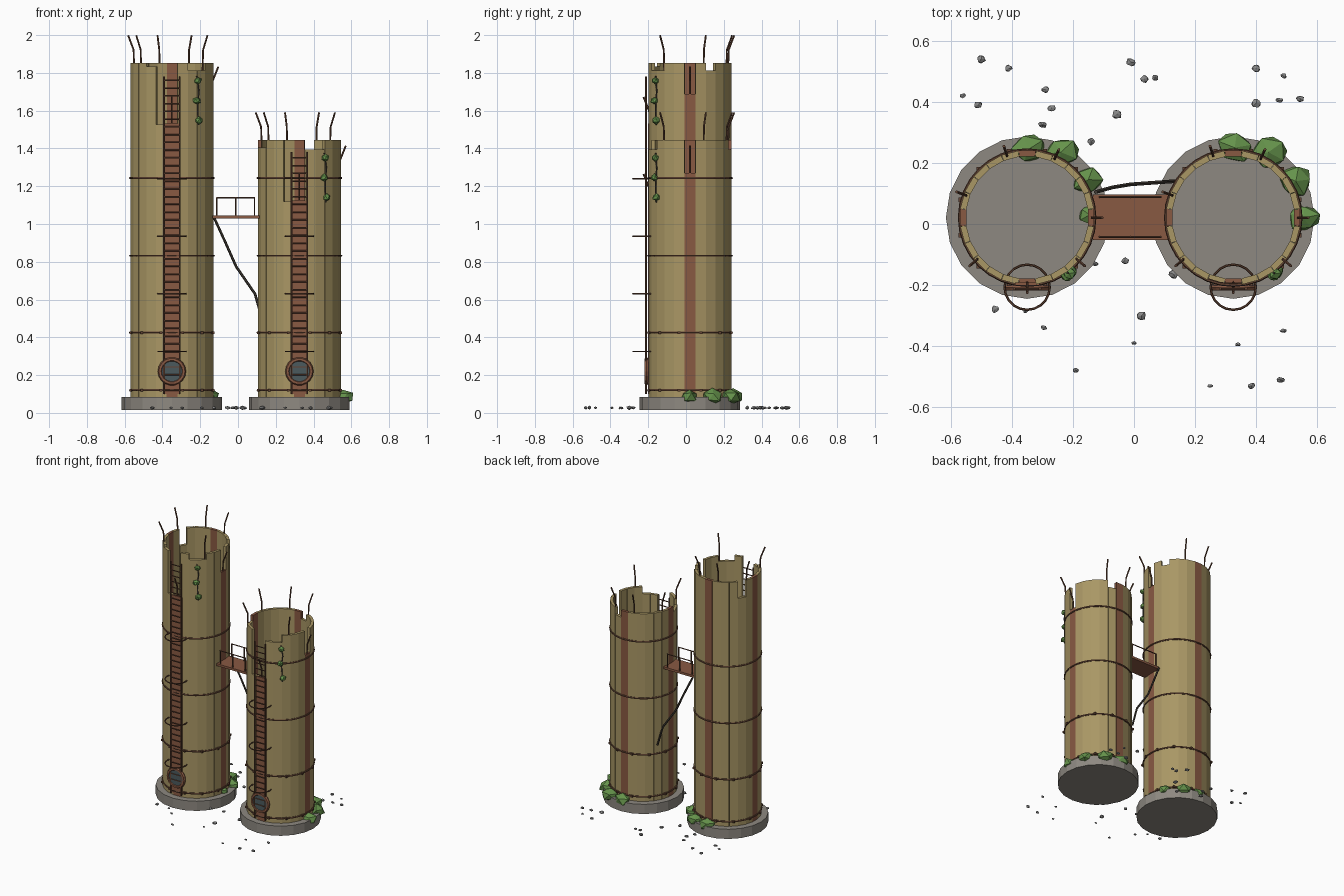
import bpy, bmesh, random
from math import sin, cos, pi, radians
from mathutils import Vector, Matrix

if "Cube" in bpy.data.objects:
    bpy.data.objects.remove(bpy.data.objects["Cube"])

random.seed(4)
R = 0.221
CY = 0.021


def mat(name, c):
    m = bpy.data.materials.new(name)
    m.diffuse_color = (*c, 1)
    m.use_nodes = True
    m.node_tree.nodes["Principled BSDF"].inputs["Base Color"].default_value = m.diffuse_color
    return m


TAN = mat("tan_metal", (0.40, 0.31, 0.13))
RUST = mat("rust", (0.25, 0.10, 0.055))
DARK = mat("dark_rust", (0.13, 0.06, 0.035))
PIPE = mat("dark_pipe", (0.06, 0.05, 0.04))
STONE = mat("concrete", (0.27, 0.25, 0.22))
ROCK = mat("rubble", (0.25, 0.25, 0.25))
LEAF = mat("leaf", (0.13, 0.29, 0.07))
GLASS = mat("glass", (0.07, 0.10, 0.11))


def finish(bm, name, m):
    bmesh.ops.recalc_face_normals(bm, faces=bm.faces)
    me = bpy.data.meshes.new(name)
    bm.to_mesh(me)
    bm.free()
    me.materials.append(m)
    ob = bpy.data.objects.new(name, me)
    bpy.context.collection.objects.link(ob)
    return ob


def add_box(bm, c, s):
    bmesh.ops.create_cube(bm, size=1, matrix=Matrix.Translation(c) @ Matrix.Diagonal((*s, 1)))


def add_cyl(bm, a, b, r, n=6):
    a, b = Vector(a), Vector(b)
    d = b - a
    M = Matrix.Translation((a + b) / 2) @ d.to_track_quat('Z', 'Y').to_matrix().to_4x4()
    bmesh.ops.create_cone(bm, cap_ends=True, segments=n, radius1=r, radius2=r, depth=d.length, matrix=M)


def add_path(bm, pts, r, n=6):
    for a, b in zip(pts, pts[1:]):
        add_cyl(bm, a, b, r, n)


def add_ring(bm, M, R0, r, n=32, k=6):
    rows = [[bm.verts.new(M @ Vector(((R0 + r * cos(2 * pi * j / k)) * cos(2 * pi * i / n),
                                      (R0 + r * cos(2 * pi * j / k)) * sin(2 * pi * i / n),
                                      r * sin(2 * pi * j / k)))) for j in range(k)] for i in range(n)]
    for i in range(n):
        for j in range(k):
            p, q = rows[i], rows[(i + 1) % n]
            bm.faces.new((p[j], q[j], q[(j + 1) % k], p[(j + 1) % k]))


def add_lump(bm, c, s, sub=1, jit=0.15):
    M = Matrix.Translation(c) @ Matrix.Diagonal((*s, 1)) @ Matrix.Rotation(random.random() * 6, 4, 'Z')
    vs = bmesh.ops.create_icosphere(bm, subdivisions=sub, radius=1)['verts']
    for v in vs:
        v.co = M @ (v.co * (1 + random.uniform(-jit, jit)))


def tower(tag, cx, H, lad_top, drops, hoops):
    def at(a, r, z):
        return Vector((cx + r * cos(radians(a)), CY + r * sin(radians(a)), z))

    # concrete footing
    bm = bmesh.new()
    add_cyl(bm, (cx, CY, 0.015), (cx, CY, 0.085), 0.266, 20)
    finish(bm, tag + "_footing", STONE)

    # wall staves, every sixth one rusty
    tan, rust = bmesh.new(), bmesh.new()
    for i in range(24):
        a = i * 15
        bm = rust if i % 6 == 0 else tan
        top = H - drops.get(a, 0)
        ring = [(a - 7.4, R), (a + 7.4, R), (a + 7.4, R - 0.02), (a - 7.4, R - 0.02)]
        lo = [bm.verts.new(at(t, r, 0.08)) for t, r in ring]
        hi = [bm.verts.new(at(t, r, top)) for t, r in ring]
        bm.faces.new(lo)
        bm.faces.new(hi)
        for k in range(4):
            bm.faces.new((lo[k], lo[(k + 1) % 4], hi[(k + 1) % 4], hi[k]))
    finish(tan, tag + "_staves", TAN)
    finish(rust, tag + "_rusty_staves", RUST)

    # hoops round the wall with bolts
    bm = bmesh.new()
    for z in (0.12, 0.425, 0.832, 1.243):
        add_ring(bm, Matrix.Translation((cx, CY, z)), R, 0.006)
    for i in range(12):
        for z in (0.12, 0.425):
            add_box(bm, at(i * 30 + 15, R + 0.004, z), (0.014, 0.014, 0.014))
    finish(bm, tag + "_hoops", DARK)

    # bent bars at the broken top
    bm = bmesh.new()
    for a, drop in ((-90, drops[270]), (-40, 0), (0, drops[0]), (65, 0), (108, 0), (160, 0), (-140, 0)):
        z = H - drop
        add_path(bm, [at(a, R - 0.01, z - 0.06), at(a, R - 0.005, z + 0.07), at(a, R + 0.025, z + 0.145)], 0.005)
    finish(bm, tag + "_bent_bars", DARK)

    # ladder
    ly = CY - R - 0.012
    bm = bmesh.new()
    for s in (-1, 1):
        add_cyl(bm, (cx + s * 0.042, ly, 0.1), (cx + s * 0.042, ly, lad_top), 0.005)
    z = 0.12
    while z < lad_top:
        add_cyl(bm, (cx - 0.045, ly, z), (cx + 0.045, ly, z), 0.004)
        z += 0.041
    finish(bm, tag + "_ladder", DARK)
    bm = bmesh.new()
    for z in hoops:
        add_ring(bm, Matrix.Translation((cx, -0.207, z)), 0.074, 0.004, 20)
    finish(bm, tag + "_ladder_cage", DARK)

    # backing plate and round hatch
    bm = bmesh.new()
    add_box(bm, (cx, CY - R + 0.003, (0.1 + H - 0.32) / 2), (0.08, 0.01, H - 0.42))
    finish(bm, tag + "_ladder_plate", RUST)
    hy = CY - R - 0.008
    bm = bmesh.new()
    add_ring(bm, Matrix.Translation((cx, hy, 0.22)) @ Matrix.Rotation(pi / 2, 4, 'X'), 0.063, 0.012, 18)
    finish(bm, tag + "_hatch_rim", RUST)
    bm = bmesh.new()
    add_cyl(bm, (cx, hy + 0.008, 0.22), (cx, hy - 0.005, 0.22), 0.058, 16)
    finish(bm, tag + "_hatch_glass", GLASS)

    # hanging vine
    stem, leaf = bmesh.new(), bmesh.new()
    add_path(stem, [at(-54, R + 0.004, H - 0.07), at(-51, R + 0.006, H - 0.15),
                    at(-53, R + 0.006, H - 0.22), at(-52, R + 0.006, H - 0.33)], 0.004, 5)
    for a, dz in ((-53, 0.095), (-55, 0.2), (-51, 0.305)):
        add_lump(leaf, at(a, R + 0.008, H - dz), (0.022, 0.022, 0.02))
    finish(stem, tag + "_vine", PIPE)
    finish(leaf, tag + "_vine_leaves", LEAF)


LEFT, RIGHT = -0.35, 0.325
tower("left_tower", LEFT, 1.853, 1.78,
      {270: 0.325, 255: 0.325, 0: 0.165, 300: 0.04, 315: 0.04, 240: 0.02, 30: 0.04, 150: 0.12},
      (0.325, 0.63, 0.935, 1.24))
tower("right_tower", RIGHT, 1.445, 1.38,
      {270: 0.325, 255: 0.325, 0: 0.175, 285: 0.05, 75: 0.05, 300: 0.05, 210: 0.04, 195: 0.04},
      (0.325, 0.63, 0.935))

# bushes at the footings
bm = bmesh.new()
for x, y, r in ((-0.345, 0.245, 0.058), (-0.24, 0.235, 0.06), (-0.15, 0.145, 0.056), (-0.145, 0.03, 0.042),
                (0.33, 0.25, 0.06), (0.44, 0.235, 0.062), (0.53, 0.14, 0.06), (0.555, 0.02, 0.056)):
    add_lump(bm, (x, y, 0.085), (r, r * 0.85, 0.042))
finish(bm, "bushes", LEAF)

# walkway between the towers
bm = bmesh.new()
add_box(bm, (-0.01, 0.022, 1.037), (0.25, 0.148, 0.016))
finish(bm, "walkway_deck", RUST)
bm = bmesh.new()
for y in (-0.042, 0.088):
    add_cyl(bm, (-0.115, y, 1.14), (0.09, y, 1.14), 0.004)
    for x in (-0.112, -0.012, 0.087):
        add_cyl(bm, (x, y, 1.04), (x, y, 1.14), 0.004)
finish(bm, "walkway_railing", DARK)

# sagging pipe
bm = bmesh.new()
add_path(bm, [(-0.125, 0.105, 1.03), (-0.07, 0.12, 0.91), (-0.01, 0.13, 0.775),
              (0.09, 0.137, 0.63), (0.13, 0.14, 0.49)], 0.007)
finish(bm, "sagging_pipe", PIPE)

# rubble on the ground
bm = bmesh.new()
for x, y in ((-.5, .54), (-.41, .51), (-.56, .42), (-.51, .39), (-.29, .44), (-.27, .38), (-.3, .325),
             (-.01, .53), (.035, .475), (.07, .48), (-.055, .36), (-.14, .27), (.4, .51), (.49, .485),
             (.4, .395), (.475, .405), (.545, .41), (-.03, -.12), (-.13, -.13), (.13, -.165),
             (-.455, -.28), (-.355, -.285), (-.295, -.34), (.025, -.3), (0, -.39), (-.19, -.48),
             (.49, -.35), (.34, -.395), (.25, -.53), (.385, -.53), (.48, -.51)):
    r = random.uniform(0.009, 0.017)
    add_lump(bm, (x, y, 0.027), (r, r * random.uniform(0.6, 1), r * 0.6), 1, 0.2)
finish(bm, "rubble", ROCK)

# sit the whole model on the ground
for ob in bpy.data.objects:
    ob.location.z -= 0.0
